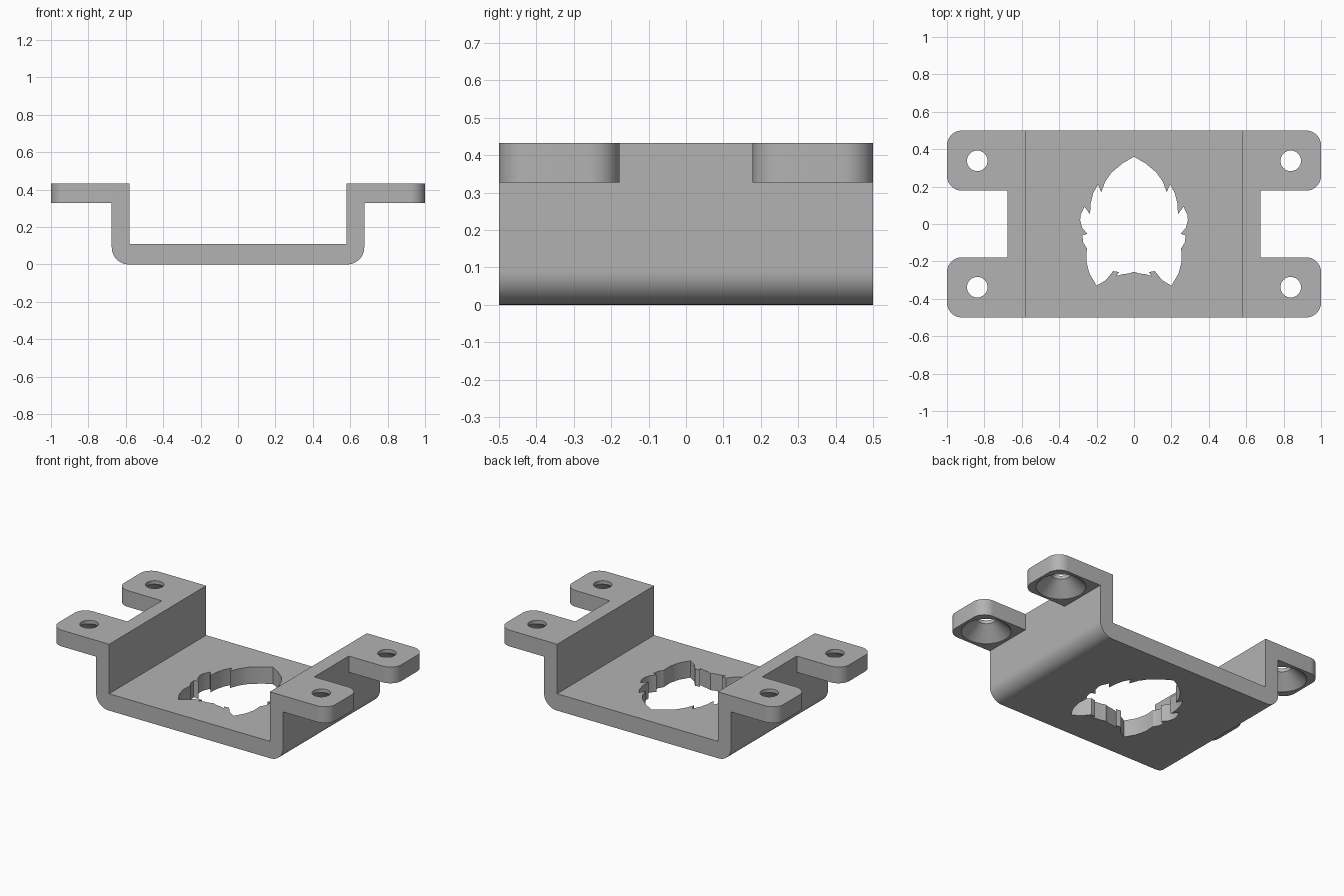
import bpy, bmesh
from math import sin, cos, pi, radians
from mathutils import Vector

cube = bpy.data.objects.get("Cube")
if cube:
    bpy.data.objects.remove(cube, do_unlink=True)

grey = bpy.data.materials.new("plain grey")
grey.use_nodes = True
GREY = (0.45, 0.45, 0.45, 1)
grey.diffuse_color = GREY
grey.node_tree.nodes["Principled BSDF"].inputs["Base Color"].default_value = GREY


def round_corner(before, corner, after, radius, steps=12):
    """Arc points replacing a right-angled corner."""
    c = Vector(corner)
    a = (Vector(before) - c).normalized() * radius
    b = (Vector(after) - c).normalized() * radius
    return [c + a * (1 - sin(t)) + b * (1 - cos(t))
            for t in (i * pi / 2 / steps for i in range(steps + 1))]


def outline(half, closed_ends=False):
    """Half outline of (x, y, radius) corners, rounded, then mirrored in x."""
    pts = []
    for i, (x, y, r) in enumerate(half):
        if r:
            pts += round_corner(half[i - 1][:2], (x, y), half[i + 1][:2], r)
        else:
            pts.append(Vector((x, y)))
    return pts + [Vector((-p.x, p.y)) for p in reversed(pts) if p.x > 1e-6]


def prism(name, pts, place, depth):
    """Extrude a flat outline; place maps (u, v) to a 3D point."""
    bm = bmesh.new()
    face = bm.faces.new([bm.verts.new(place(*p)) for p in pts])
    moved = bmesh.ops.extrude_face_region(bm, geom=[face])["geom"]
    verts = [g for g in moved if isinstance(g, bmesh.types.BMVert)]
    bmesh.ops.translate(bm, verts=verts, vec=depth)
    bmesh.ops.recalc_face_normals(bm, faces=bm.faces)
    return finish(name, bm)


def finish(name, bm):
    mesh = bpy.data.meshes.new(name)
    bm.to_mesh(mesh)
    bm.free()
    mesh.materials.append(grey)
    obj = bpy.data.objects.new(name, mesh)
    bpy.context.collection.objects.link(obj)
    return obj


def lathe(name, profile, x, y, sides=48):
    """Closed turned solid from (radius, z) rings."""
    bm = bmesh.new()
    rings = [[bm.verts.new((x + r * cos(2 * pi * i / sides),
                            y + r * sin(2 * pi * i / sides), z))
              for i in range(sides)] for r, z in profile]
    for low, high in zip(rings, rings[1:]):
        for i in range(sides):
            j = (i + 1) % sides
            bm.faces.new((low[i], low[j], high[j], high[i]))
    bm.faces.new(rings[0])
    bm.faces.new(rings[-1])
    bmesh.ops.recalc_face_normals(bm, faces=bm.faces)
    return finish(name, bm)


def carve(target, tool, operation):
    """Apply a boolean and discard the tool."""
    mod = target.modifiers.new("carve", "BOOLEAN")
    mod.operation, mod.solver, mod.object = operation, "EXACT", tool
    bpy.context.view_layer.objects.active = target
    bpy.ops.object.modifier_apply(modifier=mod.name)
    bpy.data.objects.remove(tool, do_unlink=True)


INNER, OUTER = 0.58, 0.675
FLOOR, TAB_LOW, TOP = 0.11, 0.327, 0.433

# Channel with side flanges, swept from front to back
section = outline([(0, 0, 0), (OUTER, 0, 0.09), (OUTER, TAB_LOW, 0), (1.1, TAB_LOW, 0),
                   (1.1, TOP, 0), (INNER, TOP, 0), (INNER, FLOOR, 0)])
bracket = prism("bracket", section, lambda u, v: (u, -0.6, v), (0, 1.2, 0))

# Trim to the plan: four rounded tabs with a gap between each pair
plan = outline([(0, -0.5, 0), (1, -0.5, 0.08), (1, -0.178, 0.08), (OUTER, -0.178, 0),
                (OUTER, 0.178, 0), (1, 0.178, 0.08), (1, 0.5, 0.08), (0, 0.5, 0)])
trim = prism("plan_trim", plan, lambda u, v: (u, v, -0.1), (0, 0, 0.7))
carve(bracket, trim, "INTERSECT")

# Leaf-shaped opening in the floor
leaf = [(0, .36), (.06, .325), (.12, .275), (.155, .225), (.175, .17), (.193, .212),
        (.218, .165), (.232, .11), (.235, .052), (.265, .092), (.285, .05), (.288, .02),
        (.277, -.02), (.25, -.052), (.277, -.062), (.271, -.1), (.252, -.13),
        (.255, -.2), (.238, -.265), (.2, -.33), (.15, -.3), (.112, -.252),
        (.08, -.257), (.095, -.278), (.06, -.268), (.03, -.265), (0, -.255)]
opening = prism("leaf_cutter", outline([(x, y, 0) for x, y in leaf]),
                lambda u, v: (u, v, -0.1), (0, 0, 0.3))
carve(bracket, opening, "DIFFERENCE")

# Screw holes, countersunk from below
for sx in (-1, 1):
    for sy in (-1, 1):
        screw = lathe("screw_cutter", [(0.145, TAB_LOW - 0.02), (0.145, TAB_LOW + 0.002),
                                       (0.055, 0.41), (0.055, TOP + 0.1)],
                      sx * 0.838, sy * 0.338)
        carve(bracket, screw, "DIFFERENCE")

bpy.ops.object.select_all(action="DESELECT")
bracket.select_set(True)
bpy.context.view_layer.objects.active = bracket
bpy.ops.object.shade_smooth_by_angle(angle=radians(30))
